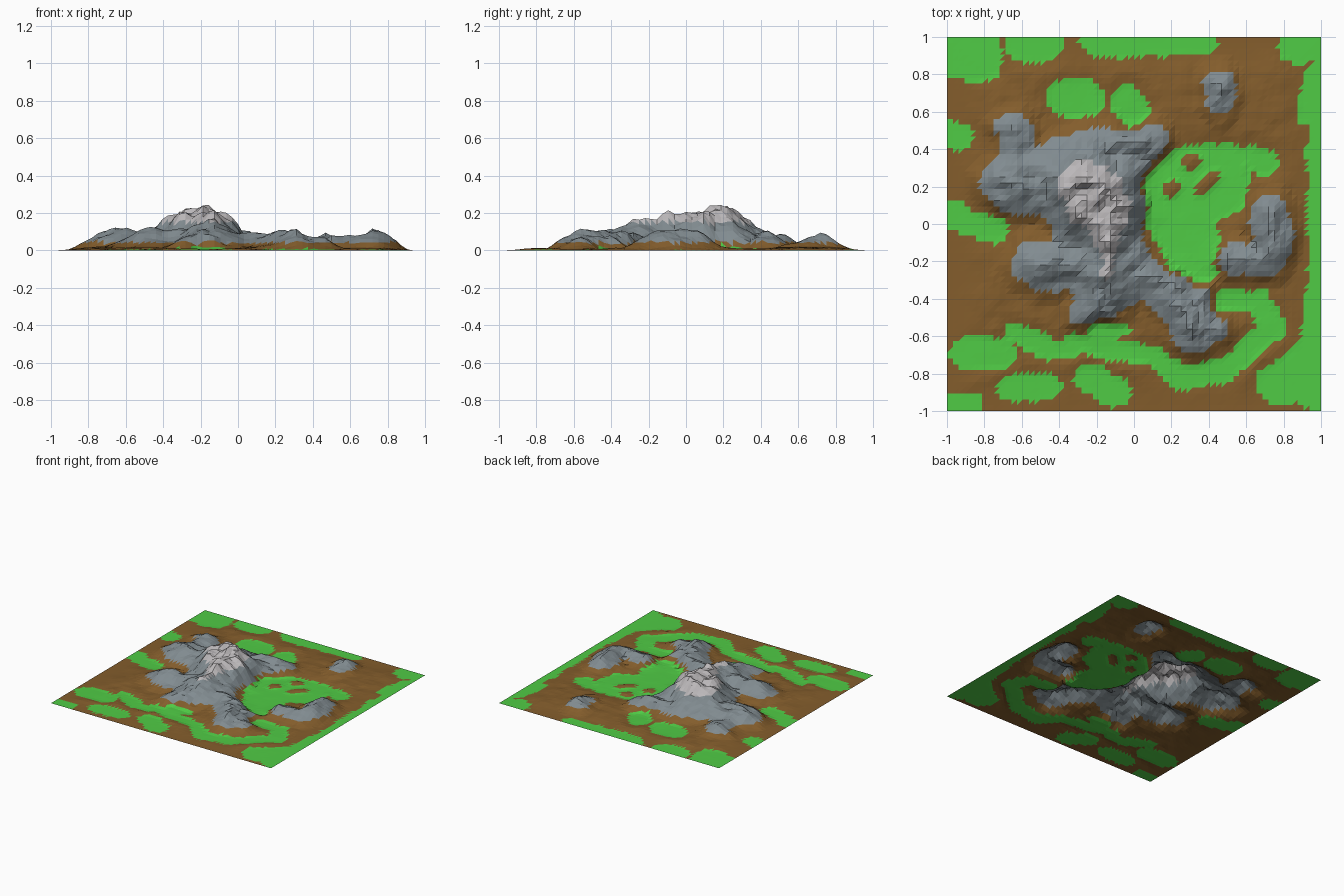
import bpy, bmesh
from mathutils import Vector, noise

N = 64  # grid cells per side

# Grass patches: capsules (x1, y1, x2, y2, radius)
VALLEY = [
    (0.25, 0.16, 0.42, 0.21, 0.20), (0.28, 0.30, 0.50, 0.32, 0.11),
    (0.62, 0.36, 0.70, 0.33, 0.07), (0.22, 0.05, 0.30, -0.12, 0.16),
    (0.33, -0.20, 0.36, -0.24, 0.08)]
MEADOWS = [
    (-1, 0.93, -0.85, 0.9, 0.15), (-0.57, 0.97, -0.49, 0.97, 0.11),
    (-0.2, 0.98, 0.35, 0.99, 0.09), (-1, 0.5, -0.94, 0.46, 0.08),
    (-0.37, 0.67, -0.26, 0.68, 0.10), (-0.05, 0.67, 0.0, 0.6, 0.08),
    (-0.98, 0.06, -0.74, -0.04, 0.07),
    (1, 1, 0.88, 0.95, 0.1), (1, 0.8, 0.96, 0.6, 0.09), (1, 0.6, 1, -0.5, 0.08),
    (0.78, -0.85, 0.95, -0.75, 0.13), (0.95, -0.9, 1, -0.5, 0.1)]
LOWLAND = [
    (0.48, -0.4, 0.66, -0.42, 0.06), (0.66, -0.42, 0.74, -0.55, 0.07),
    (0.74, -0.55, 0.5, -0.77, 0.06), (0.5, -0.78, 0.25, -0.82, 0.07),
    (0.25, -0.82, 0.08, -0.7, 0.06), (0.08, -0.7, -0.32, -0.64, 0.06),
    (-0.2, -0.57, -0.05, -0.57, 0.04),
    (-0.9, -0.7, -0.72, -0.69, 0.09), (-0.64, -0.58, -0.46, -0.67, 0.06),
    (-0.46, -0.68, -0.3, -0.66, 0.05), (-0.66, -0.88, -0.45, -0.87, 0.07),
    (-0.24, -0.82, -0.1, -0.9, 0.08), (-0.96, -0.97, -0.88, -0.97, 0.07)]
GRASS = VALLEY + MEADOWS + LOWLAND
# Brown islands inside the valley
ISLANDS = [(0.29, 0.33, 0.33, 0.35, 0.035), (0.19, 0.17, 0.21, 0.2, 0.035),
           (0.36, 0.19, 0.42, 0.24, 0.035)]
# Mountain ridges: (x1, y1, x2, y2, height, half width)
RIDGES = [
    (-0.19, 0.12, -0.17, 0.08, 0.27, 0.34), (-0.31, 0.23, -0.14, 0.2, 0.22, 0.3),
    (-0.13, 0.02, -0.14, -0.26, 0.18, 0.27), (-0.28, -0.2, -0.5, -0.22, 0.10, 0.22),
    (-0.2, -0.3, -0.2, -0.46, 0.11, 0.2), (-0.35, 0.25, -0.66, 0.22, 0.12, 0.24),
    (-0.62, 0.32, -0.65, 0.48, 0.08, 0.17), (-0.3, 0.38, 0.1, 0.44, 0.085, 0.16),
    (-0.05, -0.25, 0.2, -0.34, 0.09, 0.19), (0.2, -0.34, 0.31, -0.58, 0.09, 0.19),
    (0.3, -0.38, 0.4, -0.55, 0.07, 0.18), (0.73, 0.04, 0.74, -0.14, 0.105, 0.17),
    (0.72, -0.18, 0.5, -0.18, 0.075, 0.16), (0.45, 0.75, 0.45, 0.66, 0.07, 0.14)]


def seg_dist(x, y, s):
    a, b, p = Vector(s[0:2]), Vector(s[2:4]), Vector((x, y))
    d = b - a
    t = max(0, min(1, (p - a).dot(d) / max(d.dot(d), 1e-9)))
    return (p - a - d * t).length


def smooth(t):
    t = max(0, min(1, t))
    return t * t * (3 - 2 * t)


def grass_dist(x, y):
    """Signed distance to the grass outline, negative inside."""
    d = min(seg_dist(x, y, s) - s[4] for s in GRASS)
    hole = min(seg_dist(x, y, s) - s[4] for s in ISLANDS)
    return max(d, -hole) + 0.025 * noise.noise(Vector((x * 9, y * 9, 4)))


def height(x, y):
    edge = smooth((1 - max(abs(x), abs(y))) / 0.3)
    rough = noise.noise(Vector((x * 6, y * 6, 1))) + 0.7 * noise.noise(Vector((x * 14, y * 14, 2)))
    z = edge * (0.017 + 0.009 * rough)
    wx = x + 0.035 * noise.noise(Vector((x * 7, y * 7, 8)))
    wy = y + 0.035 * noise.noise(Vector((x * 7, y * 7, 15)))
    m = max(r[4] * max(0, 1 - seg_dist(wx, wy, r) / r[5]) ** 1.15 for r in RIDGES)
    z += m * (0.93 + 0.3 * rough)
    # Grass stays flat, with a steep rise around it
    return max(0, z) * (0.12 + 0.88 * smooth((grass_dist(x, y) + 0.03) / 0.1))


def material(name, rgb):
    m = bpy.data.materials.new(name)
    m.diffuse_color = (*rgb, 1)
    return m


# Terrain sheet
bm = bmesh.new()
grid = [[bm.verts.new((x, y, height(x, y)))
         for x in (2 * i / N - 1 for i in range(N + 1))]
        for y in (2 * j / N - 1 for j in range(N + 1))]
for j in range(N):
    for i in range(N):
        a, b, c, d = grid[j][i], grid[j][i + 1], grid[j + 1][i + 1], grid[j + 1][i]
        for tri in ((a, b, c), (a, c, d)):
            f = bm.faces.new(tri)
            p = f.calc_center_median()
            # Colour by height: grass, soil, rock, pale summit
            if p.z > 0.15:
                f.material_index = 3
            elif p.z > 0.042:
                f.material_index = 2
            else:
                f.material_index = 0 if grass_dist(p.x, p.y) < 0 else 1
mesh = bpy.data.meshes.new("terrain")
bm.to_mesh(mesh)
bm.free()
for name, rgb in (("grass", (0.08, 0.60, 0.06)), ("soil", (0.23, 0.11, 0.025)),
                  ("rock", (0.22, 0.26, 0.28)), ("summit", (0.5, 0.48, 0.49))):
    mesh.materials.append(material(name, rgb))
bpy.context.collection.objects.link(bpy.data.objects.new("terrain", mesh))
